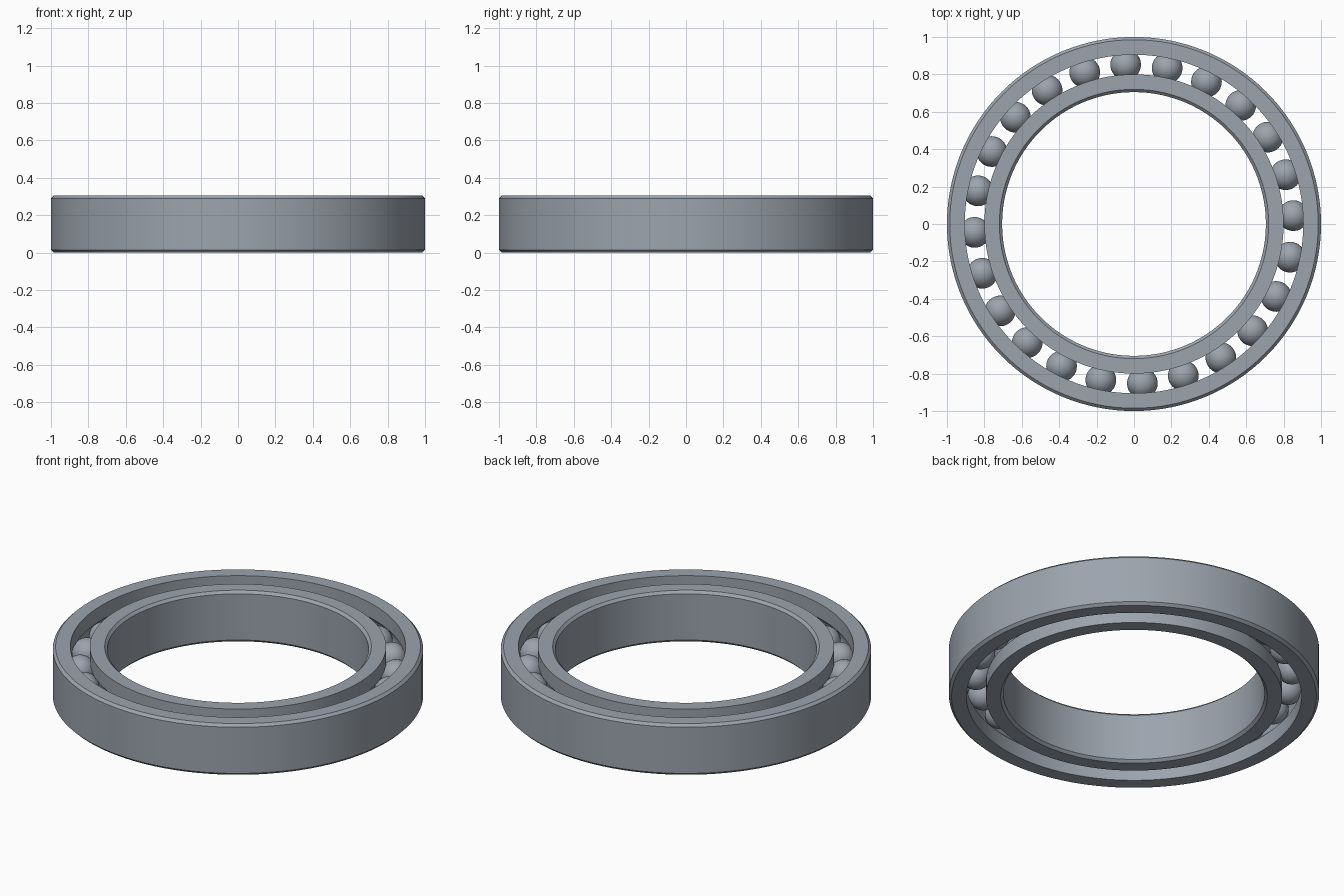
import bpy
import bmesh
import math

if "Cube" in bpy.data.objects:
    bpy.data.objects.remove(bpy.data.objects["Cube"], do_unlink=True)

HEIGHT = 0.305
MID = HEIGHT / 2
CHAMFER = 0.015
PITCH = 0.853          # radius of the circle of ball centres
BALL = 0.082
GROOVE = 0.083
BALLS = 24
SEGMENTS = 128

steel = bpy.data.materials.new("steel grey")
steel.use_nodes = True
colour = (0.33, 0.37, 0.42, 1)
steel.diffuse_color = colour
steel.node_tree.nodes["Principled BSDF"].inputs["Base Color"].default_value = colour


def add_object(name, bm, sharp=None):
    mesh = bpy.data.meshes.new(name)
    bm.to_mesh(mesh)
    bm.free()
    mesh.materials.append(steel)
    ob = bpy.data.objects.new(name, mesh)
    bpy.context.collection.objects.link(ob)
    bpy.ops.object.select_all(action="DESELECT")
    ob.select_set(True)
    bpy.context.view_layer.objects.active = ob
    if sharp:
        bpy.ops.object.shade_smooth_by_angle(angle=sharp)
    else:
        bpy.ops.object.shade_smooth()
    return ob


def race(name, plain, grooved):
    """Ring with a chamfered plain wall and a ball groove in the other wall."""
    inward = 1 if grooved > plain else -1
    profile = [(grooved, 0), (plain + inward * CHAMFER, 0), (plain, CHAMFER),
               (plain, HEIGHT - CHAMFER), (plain + inward * CHAMFER, HEIGHT),
               (grooved, HEIGHT)]
    # Groove arc, concentric with the balls
    half = math.acos(abs(grooved - PITCH) / GROOVE)
    for i in range(13):
        a = half * (1 - i / 6)
        profile.append((PITCH - inward * GROOVE * math.cos(a),
                        MID + GROOVE * math.sin(a)))
    bm = bmesh.new()
    verts = [bm.verts.new((r, 0, z)) for r, z in profile]
    edges = [bm.edges.new((v, verts[i - 1])) for i, v in enumerate(verts)]
    bmesh.ops.spin(bm, geom=verts + edges, cent=(0, 0, 0), axis=(0, 0, 1),
                   angle=math.tau, steps=SEGMENTS, use_merge=True)
    bmesh.ops.remove_doubles(bm, verts=bm.verts, dist=0.00001)
    bmesh.ops.recalc_face_normals(bm, faces=bm.faces)
    return add_object(name, bm, math.radians(30))


race("outer_ring", 1.0, 0.905)
race("inner_ring", 0.705, 0.80)

# Balls share one mesh
bm = bmesh.new()
bmesh.ops.create_uvsphere(bm, u_segments=32, v_segments=20, radius=BALL)
first = add_object("ball", bm)
for i in range(BALLS):
    ball = first if i == 0 else bpy.data.objects.new("ball", first.data)
    if i:
        bpy.context.collection.objects.link(ball)
    a = math.radians(3) + math.tau * i / BALLS
    ball.location = (PITCH * math.cos(a), PITCH * math.sin(a), MID)
